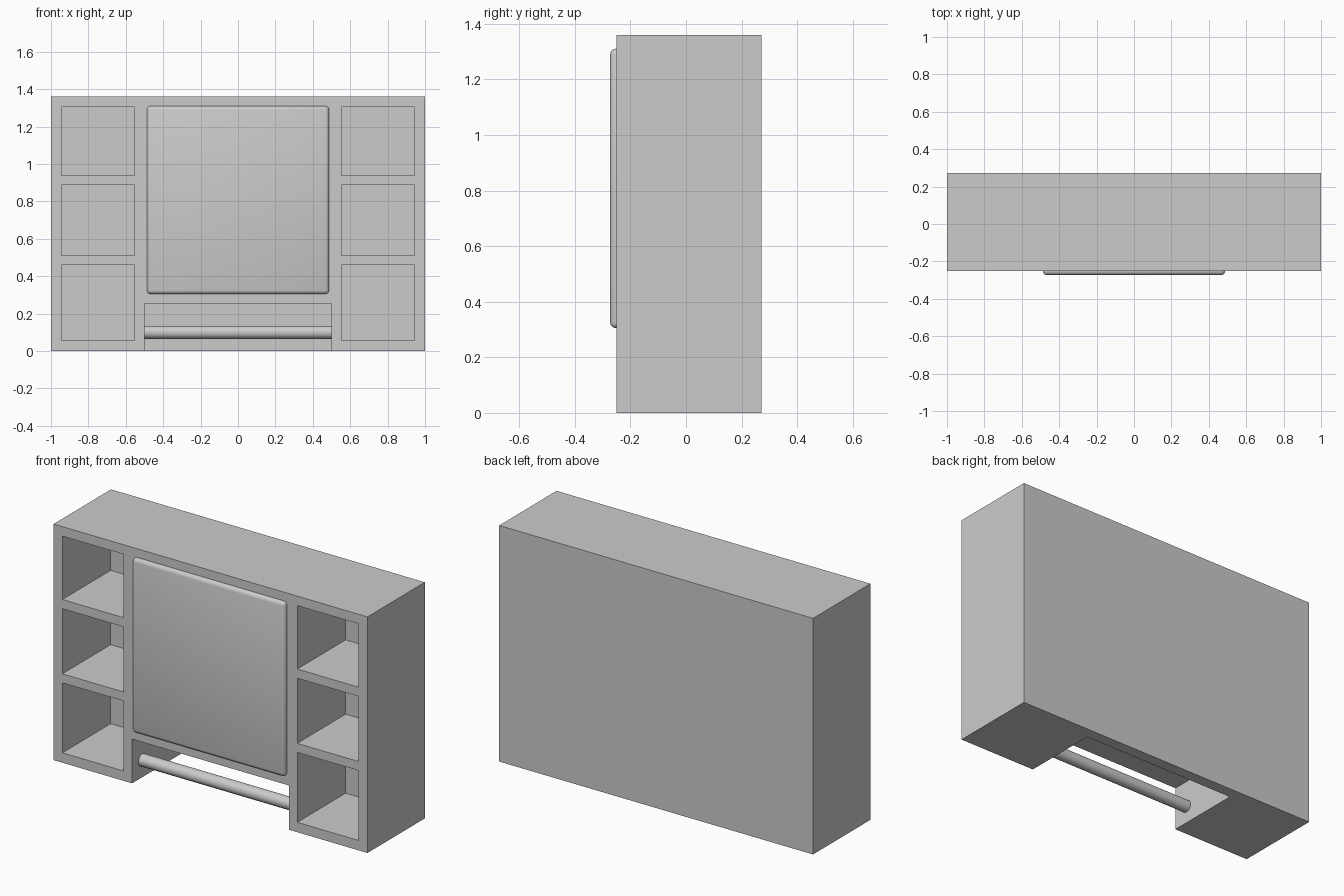
import bpy
import bmesh
import math
from mathutils import Matrix, Vector

default = bpy.data.objects.get("Cube")
if default:
    bpy.data.objects.remove(default, do_unlink=True)

# One plain grey finish for the whole cabinet
grey = bpy.data.materials.new("plain_grey")
grey.use_nodes = True
grey.diffuse_color = (0.6, 0.6, 0.6, 1)
grey.node_tree.nodes["Principled BSDF"].inputs["Base Color"].default_value = (0.6, 0.6, 0.6, 1)


def add_object(name, bm):
    mesh = bpy.data.meshes.new(name)
    bm.to_mesh(mesh)
    bm.free()
    obj = bpy.data.objects.new(name, mesh)
    mesh.materials.append(grey)
    bpy.context.collection.objects.link(obj)
    return obj


def add_box(bm, low, high):
    low, high = Vector(low), Vector(high)
    place = Matrix.Translation((low + high) / 2) @ Matrix.Diagonal((*(high - low), 1))
    bmesh.ops.create_cube(bm, size=1, matrix=place)


def activate(obj):
    bpy.ops.object.select_all(action='DESELECT')
    obj.select_set(True)
    bpy.context.view_layer.objects.active = obj


FRONT, BACK, HEIGHT = -0.25, 0.272, 1.36

# Cabinet body
bm = bmesh.new()
add_box(bm, (-1, FRONT, 0), (1, BACK, HEIGHT))
cabinet = add_object("cabinet", bm)

# Open shelves on both sides and the recess at the bottom
bm = bmesh.new()
for bottom, top in ((0.057, 0.46), (0.512, 0.887), (0.94, 1.305)):
    for near, far in ((0.553, 0.944), (-0.944, -0.553)):
        add_box(bm, (near, FRONT - 0.1, bottom), (far, 0.19, top))
add_box(bm, (-0.5, FRONT - 0.1, -0.1), (0.5, 0.205, 0.255))
cutter = add_object("opening_cutter", bm)
cutter.hide_render = True

activate(cabinet)
cut = cabinet.modifiers.new("openings", 'BOOLEAN')
cut.operation = 'DIFFERENCE'
cut.solver = 'EXACT'
cut.object = cutter
bpy.ops.object.modifier_apply(modifier=cut.name)
bpy.data.objects.remove(cutter, do_unlink=True)

# Door with softened edges; its rear half sits inside the body
bm = bmesh.new()
add_box(bm, (-0.487, -0.273, 0.305), (0.487, -0.22, 1.31))
door = add_object("door", bm)
activate(door)
soft = door.modifiers.new("soft_edges", 'BEVEL')
soft.width = 0.02
soft.segments = 3
bpy.ops.object.modifier_apply(modifier=soft.name)
bpy.ops.object.shade_smooth_by_angle(angle=math.radians(35))

# Towel rail across the recess
bm = bmesh.new()
bmesh.ops.create_cone(
    bm, cap_ends=True, segments=16, radius1=0.035, radius2=0.035, depth=1.0,
    matrix=Matrix.Translation((0, -0.157, 0.1)) @ Matrix.Rotation(math.pi / 2, 4, 'Y'))
rail = add_object("towel_rail", bm)
activate(rail)
bpy.ops.object.shade_smooth_by_angle(angle=math.radians(35))
